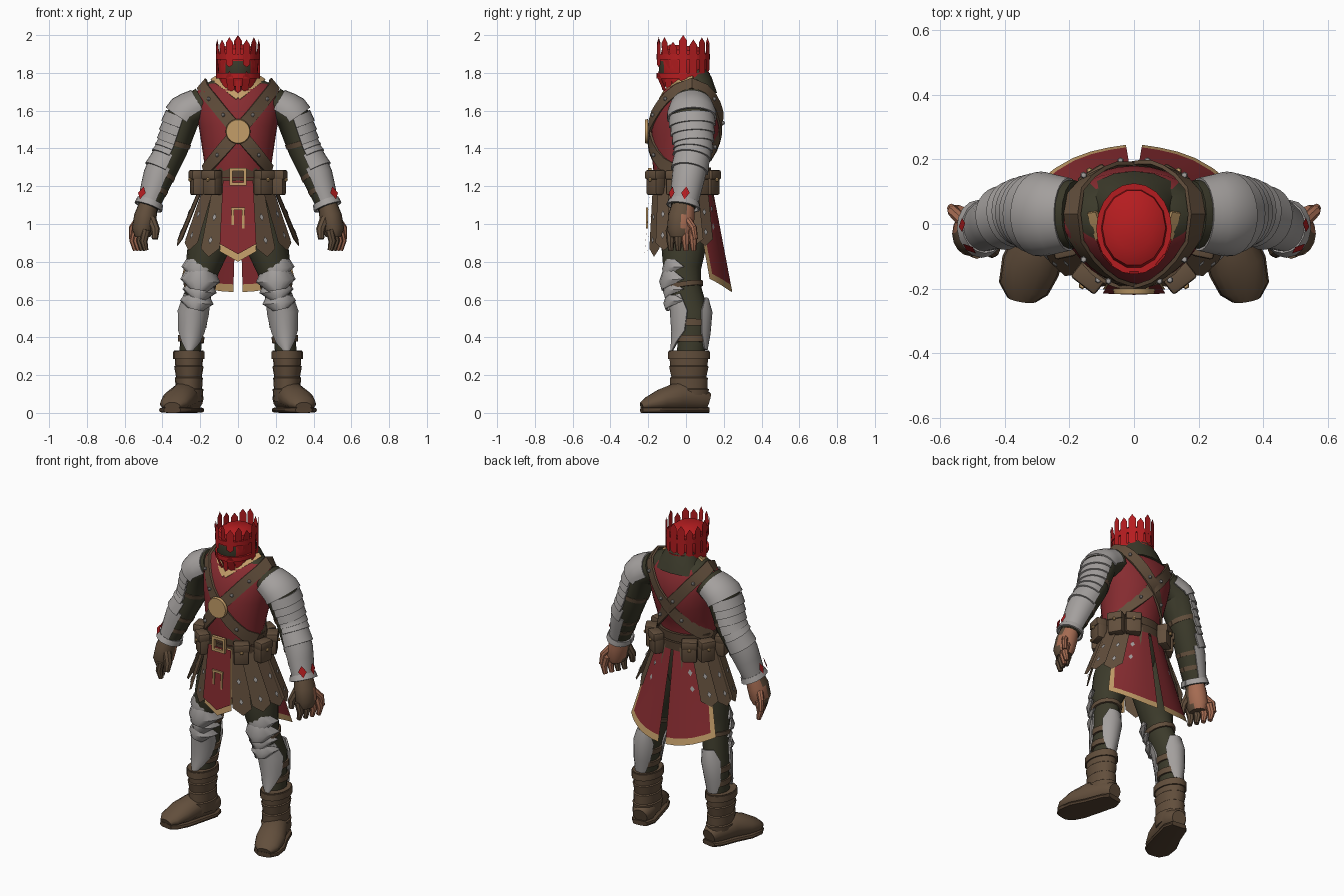
import bpy, bmesh, math
from mathutils import Vector, Matrix

cube = bpy.data.objects.get("Cube")
if cube:
    bpy.data.objects.remove(cube, do_unlink=True)


def material(name, *rgb):
    mat = bpy.data.materials.new(name)
    mat.use_nodes = True
    mat.diffuse_color = (*rgb, 1)
    mat.node_tree.nodes["Principled BSDF"].inputs["Base Color"].default_value = (*rgb, 1)
    return mat


RED = material("red_cloth", .24, .025, .03)
CRIMSON = material("crimson_metal", .46, .012, .014)
STEEL = material("steel", .37, .35, .34)
LEATHER = material("brown_leather", .122, .077, .045)
DARK = material("dark_leather", .085, .052, .03)
GOLD = material("tan_gold", .55, .34, .14)
OLIVE = material("olive_underclothes", .045, .043, .024)
SKIN = material("skin", .38, .15, .085)
parts = []


def finish(name, bm, *mats):
    bmesh.ops.recalc_face_normals(bm, faces=bm.faces)
    mesh = bpy.data.meshes.new(name)
    bm.to_mesh(mesh)
    bm.free()
    for mat in mats:
        mesh.materials.append(mat)
    ob = bpy.data.objects.new(name, mesh)
    bpy.context.collection.objects.link(ob)
    parts.append(ob)
    return ob


def sample(keys, t):
    """Interpolate a list of tube keys at parameter t."""
    i = max(0, min(int(t), len(keys) - 2))
    return [a + (b - a) * (t - i) for a, b in zip(keys[i], keys[i + 1])]


def tube(name, keys, mat, n=16, centre=None, up="Y", power=1, thick=.01):
    """Loft ellipses (x, y, z, radius a, radius b[, half arc]); centre makes an open plate."""
    bm, rings = bmesh.new(), []
    pts = [Vector(k[:3]) for k in keys]
    ref = Vector((0, 1, 0)) if up == "Y" else Vector((0, 0, 1))
    for i, k in enumerate(keys):
        t = (pts[min(i + 1, len(pts) - 1)] - pts[max(i - 1, 0)]).normalized()
        b = (ref - t * ref.dot(t)).normalized()
        a = t.cross(b)
        a = -a if a.x < 0 else a
        ring = []
        for j in range(n):
            ang = math.tau * j / n
            if centre is not None:
                ang = math.radians(centre + k[5] * (2 * j / (n - 1) - 1))
            c, s = math.cos(ang), math.sin(ang)
            c, s = (math.copysign(abs(v) ** power, v) for v in (c, s))
            ring.append(bm.verts.new(pts[i] + a * c * k[3] + b * s * k[4]))
        rings.append(ring)
    for r, q in zip(rings, rings[1:]):
        for j in range(n if centre is None else n - 1):
            h = (j + 1) % n
            bm.faces.new((r[j], r[h], q[h], q[j]))
    if centre is None:
        bm.faces.new(rings[0])
        bm.faces.new(rings[-1])
    else:
        bmesh.ops.recalc_face_normals(bm, faces=bm.faces)
        bmesh.ops.solidify(bm, geom=bm.faces[:], thickness=thick)
    return finish(name, bm, mat)


def panel(name, pts, mat, thick=.01):
    bm = bmesh.new()
    bm.faces.new([bm.verts.new(p) for p in pts])
    bmesh.ops.solidify(bm, geom=bm.faces[:], thickness=thick)
    return finish(name, bm, mat)


def diamond(name, loc, side, up, mat):
    loc, side, up = Vector(loc), Vector(side), Vector(up)
    return panel(name, [loc - up, loc + side, loc + up, loc - side], mat, .009)


def box(name, loc, size, mat, turn=0, bevel=0):
    bm = bmesh.new()
    bmesh.ops.create_cube(bm, size=1, matrix=Matrix.Translation(loc)
                          @ Matrix.Rotation(turn, 4, "Z") @ Matrix.Diagonal((*size, 1)))
    if bevel:
        bmesh.ops.bevel(bm, geom=bm.edges[:], offset=bevel, segments=2, affect="EDGES", profile=.5)
    return finish(name, bm, mat)


def stud(name, loc, mat):
    bm = bmesh.new()
    bmesh.ops.create_uvsphere(bm, u_segments=6, v_segments=4, radius=.011, matrix=Matrix.Translation(loc))
    return finish(name, bm, mat)


def ribbon(name, pts, width, lift, mat):
    """Flat band laid over the torso along pts."""
    bm, rows = bmesh.new(), []
    for i, p in enumerate(pts):
        t = pts[min(i + 1, len(pts) - 1)] - pts[max(i - 1, 0)]
        n = (p - Vector((0, .02, min(p.z, 1.58)))).normalized()
        w = t.cross(n).normalized() * width
        rows.append([bm.verts.new(p + n * lift + w), bm.verts.new(p + n * lift - w)])
    for r, q in zip(rows, rows[1:]):
        bm.faces.new((r[0], r[1], q[1], q[0]))
    bmesh.ops.recalc_face_normals(bm, faces=bm.faces)
    bmesh.ops.solidify(bm, geom=bm.faces[:], thickness=.012)
    return finish(name, bm, mat)


# Torso, hips and neck
TORSO = [(0, -.02, 1.2, .17, .14), (0, -.03, 1.3, .175, .145), (0, -.02, 1.4, .19, .165),
         (0, -.005, 1.5, .205, .182), (0, .01, 1.6, .225, .172), (0, .025, 1.69, .228, .14),
         (0, .03, 1.735, .19, .1), (0, .035, 1.775, .1, .07)]
tunic = tube("tunic", TORSO, RED, 28)
tunic.data.materials.append(OLIVE)
for f in tunic.data.polygons:
    f.material_index = int(f.center.z > 1.74 or (f.center.z > 1.7 and f.center.y > .03))
tube("hips", [(0, -.01, .96, .15, .1), (0, -.015, 1.1, .19, .14), (0, -.02, 1.24, .175, .14)], OLIVE)
tube("cowl", [(0, .06, 1.68, .16, .105), (0, .05, 1.75, .12, .09), (0, .02, 1.82, .085, .08)], OLIVE)


def on_torso(x, z, side):
    k = next(sample(TORSO, i + (z - a[2]) / (b[2] - a[2]))
             for i, (a, b) in enumerate(zip(TORSO, TORSO[1:])) if z <= b[2])
    return Vector((x, k[1] + side * k[4] * math.sqrt(max(0, 1 - (x / k[3]) ** 2)), z))


# Crossed straps, studs, neckline and chest disc
for s, word in ((1, "left"), (-1, "right")):
    line = [(s * (-.17 + .345 * i / 10), 1.28 + .425 * i / 10) for i in range(11)]
    path = [on_torso(x, z, -1) for x, z in line] + [Vector((s * .187, .03, 1.738))]
    path += [on_torso(x, z, 1) for x, z in reversed(line)]
    ribbon("shoulder_strap_" + word, path, .034, .014 + .002 * s, LEATHER)
    for i in (2, 7, 9, 13, 16, 19):
        out = (path[i] - Vector((0, .02, path[i].z))).normalized()
        stud("strap_stud_" + word, path[i] + out * .02, STEEL)
    ribbon("neck_trim_" + word, [on_torso(s * .125 * i / 5, 1.665 + .1 * i / 5, -1) for i in range(6)],
           .016, .013, GOLD)
tube("chest_disc", [(0, -.2, 1.49, .066, .066), (0, -.216, 1.49, .062, .062)], GOLD, 24, up="Z")

# Crowned helmet
helm = tube("helmet_shell", [(0, -.02, 1.72, .07, .1), (0, -.015, 1.78, .105, .13), (0, -.015, 1.86, .108, .132),
                             (0, -.012, 1.92, .098, .118), (0, -.01, 1.945, .06, .075)], CRIMSON, 14)
helm.data.materials.append(OLIVE)
for f in helm.data.polygons:
    f.material_index = int(1.78 < f.center.z < 1.86 and f.center.y < -.1)
for z in (1.785, 1.885):
    tube("helmet_band", [(0, -.015, z - .014, .117, .141), (0, -.015, z + .014, .117, .141)], CRIMSON, 20)
for i in range(16):
    ang = math.tau * i / 16
    c, s = math.cos(ang), math.sin(ang)
    mid = Vector((.119 * c, -.015 + .14 * s, 0))
    side = Vector((-.119 * s, .14 * c, 0)).normalized()
    low, high = 1.765 + .055 * s, (1.97 if i % 4 == 0 else 1.935 + .012 * (i % 3))
    spans = [(low, 1.78), (1.845, high)] if i in (11, 13) else [(low, high)]
    for bottom, top in spans:
        w = .014 if i == 12 else .021
        outline = ((-w, bottom), (0, bottom - .015), (w, bottom), (w, top), (0, top + .03), (-w, top))
        panel("helmet_slat", [mid * (.8 if z < 1.76 and s < -.3 else 1) + side * u + Vector((0, 0, z))
                              for u, z in outline], CRIMSON, .016)

# Belt, buckle and pouches
for z, grow in ((1.275, .005), (1.22, .012)):
    tube("belt", [(0, -.02, z + d, .178 + grow, .148 + grow) for d in (-.025, .025)], DARK, 24)
for s in (-1, 1):
    box("buckle_side", (s * .038, -.192, 1.25), (.016, .02, .09), GOLD)
    box("buckle_bar", (0, -.192, 1.25 + s * .038), (.09, .02, .016), GOLD)
for deg in (-52, -12, 30, 58):
    a = math.radians(deg)
    c, s = math.cos(a), math.sin(a)
    turn = a + math.pi / 2
    box("left_pouch", (.22 * c, -.02 + .178 * s, 1.215), (.09, .065, .125), LEATHER, turn, .012)
    box("left_pouch_flap", (.225 * c, -.02 + .182 * s, 1.26), (.095, .07, .05), LEATHER, turn, .01)
    stud("left_pouch_stud", (.26 * c, -.02 + .217 * s, 1.235), GOLD)

# Leather skirt strips
for deg, bottom in ((-62, .87), (-38, .9), (-12, .92), (14, .92), (40, .92), (62, .95)):
    a = math.radians(deg)
    c, s = math.cos(a), math.sin(a)
    side = Vector((-s, c, 0))
    top = Vector((.18 * c, -.02 + .15 * s, 1.24))
    end = Vector((.315 * c, (.155 if s > 0 else .19) * s, bottom))
    panel("left_skirt_strip", [top - side * .045, top + side * .045, end + side * .056,
                               end + (end - top) * .12, end - side * .056], LEATHER, .014)
    for f in (.55, .88):
        diamond("left_skirt_stud", top.lerp(end, f) + Vector((c, s, 0)) * .012, side * .013,
                (end - top).normalized() * .021, STEEL)

# Front tabard with trim and ornament
for name, mat, drop, y in (("tabard", RED, .04, -.012), ("tabard_trim", GOLD, 0, 0)):
    panel(name, [(-.08, y - .175, 1.23), (.08, y - .175, 1.23), (.097, y - .203, .855 + drop),
                 (0, y - .207, .8 + drop), (-.097, y - .203, .855 + drop)], mat, .008)
for x, z, w, h in ((0, 1.08, .075, .014), (-.028, 1.04, .012, .09), (.028, 1.025, .012, .1)):
    box("tabard_ornament", (x, -.206, z), (w, .009, h), GOLD)

# Split coat tail with a trimmed edge
bm = bmesh.new()
across, down = (0, .2, .4, .6, .8, .92, 1), (0, .2, .4, .6, .8, .93, 1)
grid = []
for v in down:
    row = []
    for u in across:
        a = math.radians(88 - 68 * u)
        top = Vector((.185 * math.cos(a), -.02 + .155 * math.sin(a), 1.22))
        end = Vector((.025 + .275 * u, .245 - .04 * u - .08 * u ** 3, .64 + .07 * u ** 2))
        row.append(bm.verts.new(top.lerp(end, v)))
    grid.append(row)
for i in range(6):
    for j in range(6):
        f = bm.faces.new((grid[i][j], grid[i][j + 1], grid[i + 1][j + 1], grid[i + 1][j]))
        f.material_index = int(i == 5 or (j == 5 and i > 1))
bmesh.ops.solidify(bm, geom=bm.faces[:], thickness=.008)
finish("left_coat_tail", bm, RED, GOLD)

# Arm, shoulder lames and forearm guard
ARM = [(.18, .03, 1.64, .088, .105), (.285, .03, 1.58, .092, .112), (.345, .04, 1.4, .08, .09),
       (.415, .015, 1.26, .08, .082), (.475, -.015, 1.09, .055, .065)]
tube("left_sleeve", ARM, OLIVE)


def arm_plate(name, start, end, grow, half, mat=STEEL, steps=4):
    keys = []
    for i in range(steps + 1):
        x, y, z, a, b = sample(ARM, start + (end - start) * i / steps)
        g = grow[0] + (grow[1] - grow[0]) * i / steps
        keys.append((x, y, z, a * g, b * g, half))
    tube("left_" + name, keys, mat, 17, 0)


arm_plate("pauldron", .2, 1.12, (1.06, 1.2), 105)
for i in range(5):
    arm_plate("arm_lame", 1.05 + i * .25, 1.36 + i * .25, (1.08, 1.2), 90, steps=2)
arm_plate("elbow_plate", 2.3, 2.85, (1.08, 1.2), 100)
arm_plate("forearm_guard", 2.75, 3.9, (1.07, 1.12), 115)
arm_plate("wrist_cuff", 3.82, 4, (1.2, 1.4), 178, steps=2)
for t in (1.75, 2.9, 3.4):
    arm_plate("arm_strap", t, t + .14, (1.04, 1.04), 179, LEATHER, 1)
diamond("left_gem_front", (.509, -.076, 1.165), (.02, .015, 0), (-.01, .005, .034), CRIMSON)
diamond("left_gem_side", (.532, -.003, 1.165), (0, .022, 0), (-.01, .005, .034), CRIMSON)

# Gloved hand: bare on the palm side
palm = tube("left_hand", [(.475, -.015, 1.1, .05, .06), (.49, -.025, 1.04, .06, .07),
                          (.505, -.03, .97, .058, .07), (.505, -.03, .93, .04, .055)], LEATHER)
palm.data.materials.append(SKIN)
for f in palm.data.polygons:
    f.material_index = int(f.normal.y > .15 and f.center.z < 1.08)
for i in range(4):
    x, y = .485 + .018 * i, -.085 + .04 * i
    tube("left_finger", [(x, y, .97, .023, .023), (x + .015, y + .003, .91, .021, .021),
                         (x + .003, y + .005, .86, .014, .014)], SKIN if i > 1 else LEATHER, 8)
tube("left_thumb", [(.46, -.06, 1.03, .026, .026), (.437, -.08, .97, .024, .024),
                    (.44, -.09, .92, .016, .016)], LEATHER, 8)
tube("left_little_finger", [(.53, .01, 1.02, .02, .02), (.56, .04, .98, .018, .018),
                            (.565, .05, .92, .013, .013)], SKIN, 8)

# Leg, knee plates, greave and calf guard
LEG = [(.105, -.01, 1.08, .1, .12), (.15, -.01, .9, .115, .122), (.19, -.02, .76, .09, .1),
       (.205, -.005, .66, .072, .085), (.238, .03, .52, .07, .09), (.25, .03, .38, .058, .075),
       (.255, .02, .25, .055, .07)]
tube("left_leg", LEG, OLIVE)
for z, h, a, b in ((.765, .05, .1, .115), (.7, .055, .106, .13), (.645, .04, .092, .11), (.585, .04, .09, .108)):
    x = .2 + max(0, .66 - z) * .25
    tube("left_knee_plate", [(x, -.012, z + h, a * .85, b * .85, 60), (x, -.012, z, a, b, 90),
                             (x + .008, -.01, z - h * .8, a * .92, b * .92, 30)], STEEL, 9, -90)
tube("left_greave", [(.215, .01, .62, .08, .1, 65), (.237, .02, .53, .084, .105, 82), (.247, .022, .43, .074, .1, 72),
                     (.252, .02, .37, .068, .1, 45), (.262, .015, .305, .065, .1, 6)], STEEL, 9, -90)
tube("left_calf_guard", [(.228, .03, .6, .08, .09, 35), (.238, .035, .53, .08, .105, 62),
                         (.25, .035, .42, .07, .095, 58), (.255, .03, .34, .065, .085, 35)], STEEL, 9, 90)
for t in (2.75, 4.2, 4.8):
    tube("left_leg_strap", [(*k[:3], k[3] + .011, k[4] + .011)
                            for k in (sample(LEG, t), sample(LEG, t + .25))], LEATHER)

# Boot
FOOT = [(.243, .118, .06, .045, .045), (.25, .07, .075, .07, .07), (.285, -.04, .085, .077, .08),
        (.32, -.13, .066, .087, .06), (.342, -.2, .047, .074, .038), (.348, -.235, .035, .042, .022)]
tube("left_boot_foot", FOOT, LEATHER, up="Z")
tube("left_boot_sole", [(x, y, .015, a * 1.06, .015) for x, y, z, a, b in FOOT], DARK, 12, up="Z", power=.5)
FOLDS = ((.33, .078, .108), (.25, .072, .1), (.245, .078, .106), (.19, .068, .094),
         (.185, .074, .102), (.13, .07, .1), (.125, .077, .108), (.06, .07, .1))
tube("left_boot_shaft", [(.26, .015, z, a, b) for z, a, b in FOLDS], LEATHER, 18)
tube("left_boot_cuff", [(.26, .015, z, .083, .113) for z in (.285, .325)], LEATHER, 18)

# Mirror the left parts, then smooth everything
for ob in [o for o in parts if o.name.startswith("left_")]:
    twin = ob.copy()
    twin.data = ob.data.copy()
    twin.name = ob.name.replace("left_", "right_", 1)
    twin.data.transform(Matrix.Scale(-1, 4, (1, 0, 0)))
    twin.data.flip_normals()
    bpy.context.collection.objects.link(twin)
    parts.append(twin)
bpy.ops.object.select_all(action="DESELECT")
for ob in parts:
    ob.select_set(True)
bpy.context.view_layer.objects.active = parts[0]
bpy.ops.object.shade_smooth_by_angle(angle=math.radians(35))
